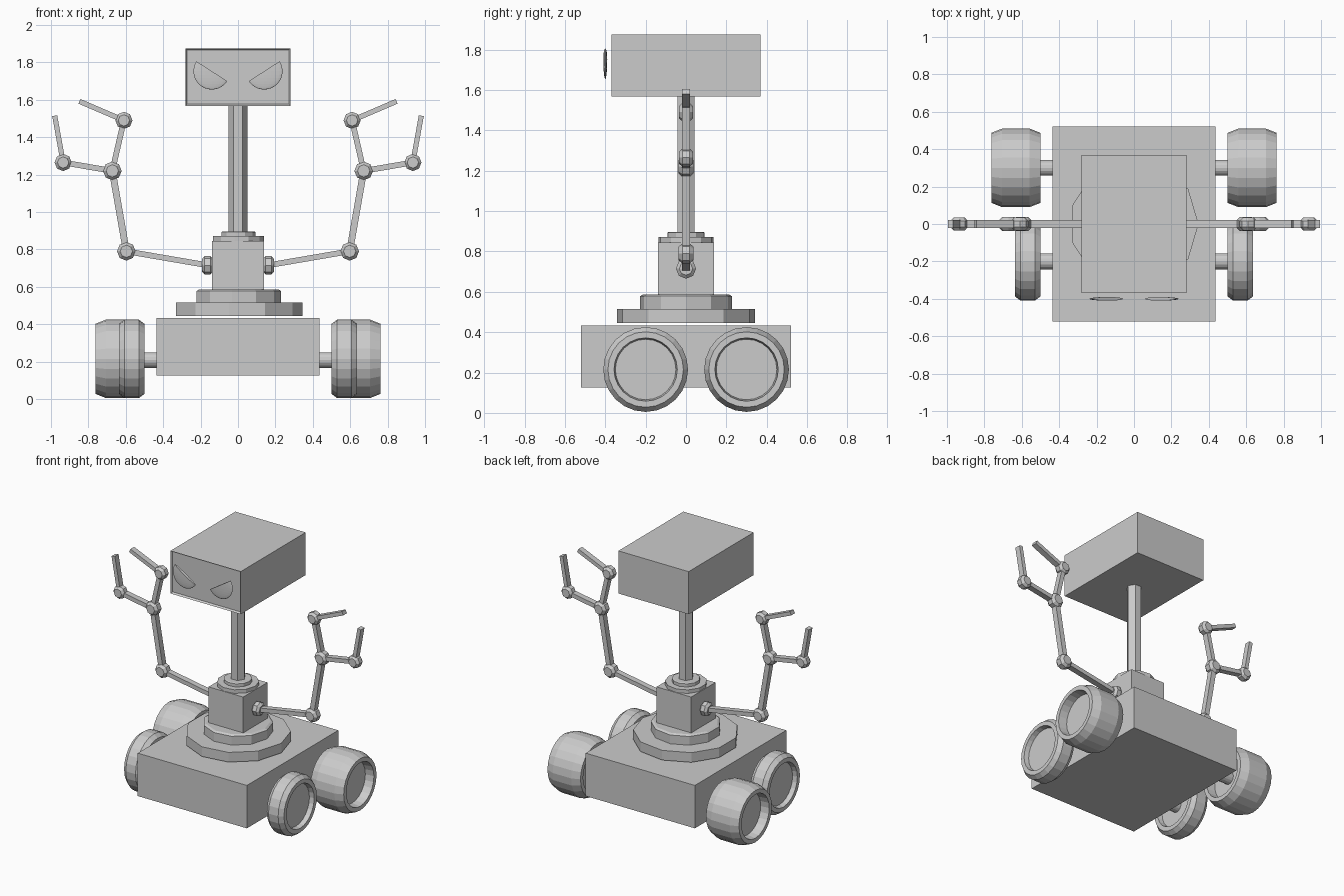
import bpy, bmesh
from math import cos, sin, pi
from mathutils import Vector, Matrix

if "Cube" in bpy.data.objects:
    bpy.data.objects.remove(bpy.data.objects["Cube"])


def finish(name, bm, smooth=False):
    bmesh.ops.recalc_face_normals(bm, faces=bm.faces[:])
    me = bpy.data.meshes.new(name)
    bm.to_mesh(me)
    bm.free()
    for p in me.polygons:
        p.use_smooth = smooth
    ob = bpy.data.objects.new(name, me)
    bpy.context.collection.objects.link(ob)
    return ob


def box(name, lo, hi, inset_front=False):
    bm = bmesh.new()
    lo, hi = Vector(lo), Vector(hi)
    m = Matrix.Translation((lo + hi) / 2) @ Matrix.Diagonal((*(hi - lo), 1))
    bmesh.ops.create_cube(bm, size=1, matrix=m)
    if inset_front:
        bm.normal_update()
        f = min(bm.faces, key=lambda f: f.calc_center_median().y)
        bmesh.ops.inset_region(bm, faces=[f], thickness=0.012)
        bmesh.ops.translate(bm, verts=f.verts[:], vec=(0, 0.015, 0))
    return finish(name, bm)


def lathe(name, profile, n, loc=(0, 0, 0), axis='Z'):
    """Turned solid: (radius, height) points swept round the axis, ends capped."""
    bm = bmesh.new()
    rings = [[bm.verts.new((r * cos(2 * pi * i / n), r * sin(2 * pi * i / n), h))
              for i in range(n)] for r, h in profile]
    for a, b in zip(rings, rings[1:]):
        for i in range(n):
            j = (i + 1) % n
            bm.faces.new((a[i], a[j], b[j], b[i]))
    bm.faces.new(rings[0])
    bm.faces.new(rings[-1])
    rot = {'Z': Matrix.Identity(4), 'X': Matrix.Rotation(pi / 2, 4, 'Y'),
           'Y': Matrix.Rotation(pi / 2, 4, 'X')}[axis]
    bmesh.ops.transform(bm, matrix=Matrix.Translation(loc) @ rot, verts=bm.verts[:])
    return finish(name, bm)


def bar(name, p, q, depth, width=0.042):
    """Rectangular rod between two (x, z) points in the arm plane."""
    p, q = Vector((p[0], 0, p[1])), Vector((q[0], 0, q[1]))
    d = q - p
    bm = bmesh.new()
    m = (Matrix.Translation((p + q) / 2) @ d.to_track_quat('Z', 'Y').to_matrix().to_4x4()
         @ Matrix.Diagonal((width, depth, d.length, 1)))
    bmesh.ops.create_cube(bm, size=1, matrix=m)
    return finish(name, bm)


def joint(name, loc, r, h, axis='Y'):
    lathe(name, [(r * .66, -h), (r, -h * .5), (r, h * .5), (r * .66, h)], 8, loc, axis)


# Body
box("chassis", (-.435, -.52, .125), (.435, .52, .434))
lathe("turntable", [(.345, .445), (.345, .515), (.23, .515), (.23, .578),
                    (.215, .587)], 11)
box("torso", (-.138, -.138, .58), (.138, .138, .845))
lathe("neck_collar", [(.138, .845), (.138, .871), (.093, .871), (.093, .893),
                      (.086, .897)], 11)
lathe("neck", [(.05, .89), (.05, 1.58)], 6)
box("head", (-.28, -.37, 1.568), (.28, .37, 1.875), inset_front=True)

for s, side in ((-1, "left"), (1, "right")):
    # Eye: flattened ball with a slanted flat brow
    bm = bmesh.new()
    bmesh.ops.create_uvsphere(bm, u_segments=32, v_segments=16, radius=.098)
    cut = bmesh.ops.bisect_plane(bm, geom=bm.verts[:] + bm.edges[:] + bm.faces[:],
                                 plane_co=(0, 0, 0), plane_no=(-s * .54, 0, .84),
                                 clear_outer=True)
    bmesh.ops.holes_fill(bm, edges=[e for e in bm.edges if e.is_boundary], sides=0)
    bmesh.ops.transform(bm, verts=bm.verts[:], matrix=Matrix.Translation(
        (s * .14, -.4, 1.753)) @ Matrix.Diagonal((1, .1, 1, 1)))
    finish("eye_" + side, bm)

    # Wheels and axles: narrow front pair, wide rear pair
    for pos, y, w in (("front", -.2, .137), ("rear", .3, .263)):
        half = [(.15, .26), (.157, .5), (.187, .5), (.21, .28)]
        prof = [(r, -h * w) for r, h in half] + [(r, h * w) for r, h in reversed(half)]
        lathe(f"{pos}_wheel_{side}", prof, 24, (s * (.5 + w / 2), y, .215), 'X')
        lathe(f"{pos}_axle_{side}", [(.042, -.09), (.042, .09)], 16,
              (s * .47, y, .208), 'X')

    # Arm: shoulder, elbow, wrist and two jointed fingers
    pts = {"shoulder": (.16, .715), "elbow": (.597, .79), "wrist": (.672, 1.22),
           "inner_knuckle": (.61, 1.49), "outer_knuckle": (.935, 1.265),
           "inner_tip": (.848, 1.592), "outer_tip": (.98, 1.515)}
    pts = {k: (s * x, z) for k, (x, z) in pts.items()}
    for k, r, h in (("elbow", .05, .037), ("wrist", .05, .037),
                    ("inner_knuckle", .046, .034), ("outer_knuckle", .046, .034)):
        joint(f"{k}_{side}", (pts[k][0], 0, pts[k][1]), r, h)
    joint("shoulder_" + side, (s * .163, 0, .715), .05, .03, 'X')
    for name, a, b, d in (("upper_arm", "shoulder", "elbow", .03),
                          ("forearm", "elbow", "wrist", .036),
                          ("inner_finger", "wrist", "inner_knuckle", .03),
                          ("outer_finger", "wrist", "outer_knuckle", .03),
                          ("inner_fingertip", "inner_knuckle", "inner_tip", .027),
                          ("outer_fingertip", "outer_knuckle", "outer_tip", .027)):
        bar(f"{name}_{side}", pts[a], pts[b], d)
